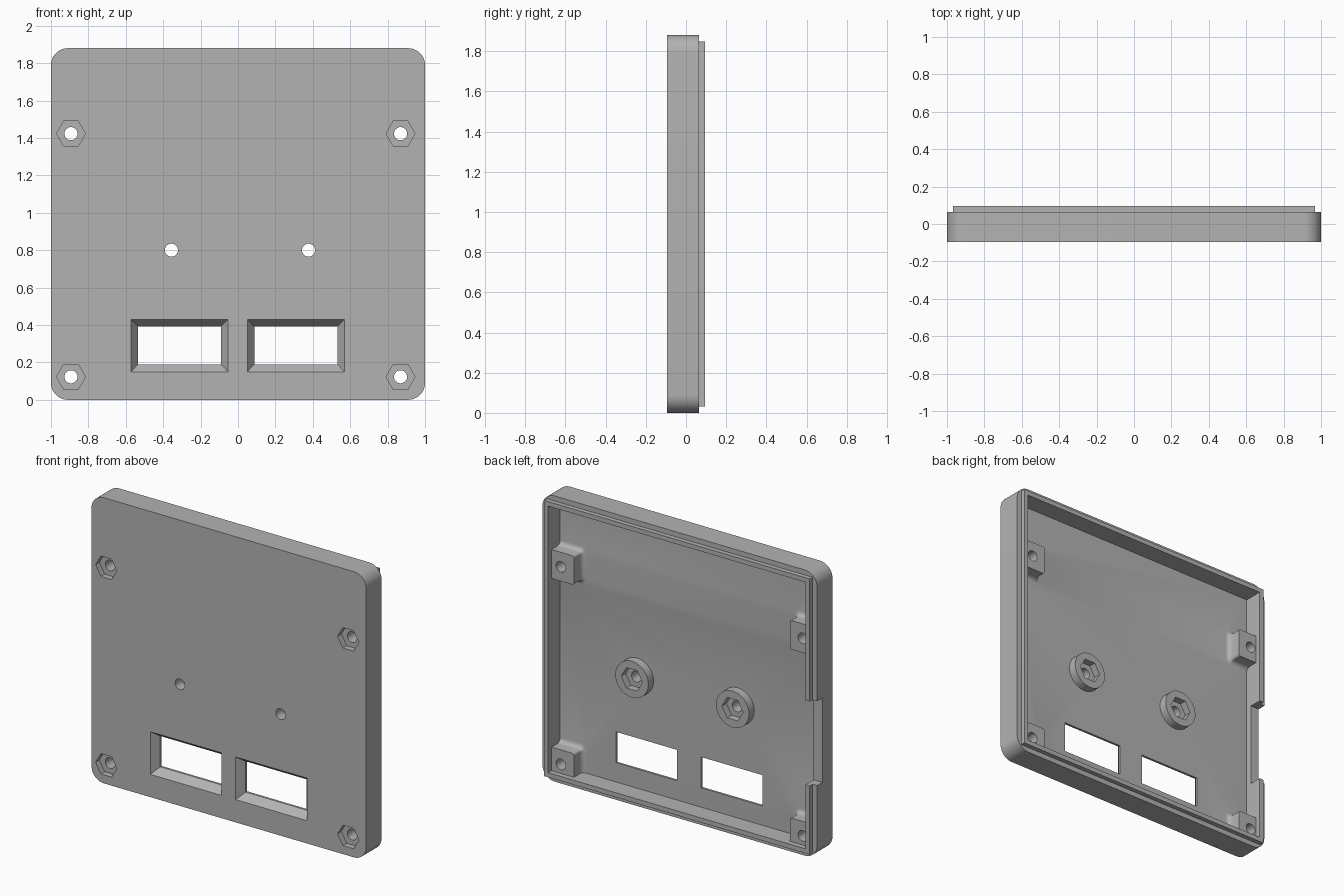
import bpy, bmesh
from math import sin, cos, pi, radians

if "Cube" in bpy.data.objects:
    bpy.data.objects.remove(bpy.data.objects["Cube"])

# Depths along y, from the front face to the rim of the lip
FRONT, FLOOR, BACK, LIP = -0.095, -0.03, 0.065, 0.095
HEIGHT = 1.88
SCREW_R, NUT_R = 0.035, 0.0775

grey = bpy.data.materials.new("plain_grey")
grey.use_nodes = True
grey.diffuse_color = (0.45, 0.45, 0.45, 1)
grey.node_tree.nodes["Principled BSDF"].inputs["Base Color"].default_value = (0.45, 0.45, 0.45, 1)


def rect(x0, x1, z0, z1, r=0.0, n=8):
    """Outline of a rectangle, with rounded corners when r > 0."""
    if r == 0:
        return [(x0, z0), (x1, z0), (x1, z1), (x0, z1)]
    centres = [(x1 - r, z1 - r), (x0 + r, z1 - r), (x0 + r, z0 + r), (x1 - r, z0 + r)]
    return [(cx + r * cos(a), cz + r * sin(a))
            for k, (cx, cz) in enumerate(centres)
            for a in [(k + i / n) * pi / 2 for i in range(n + 1)]]


def polygon(x, z, r, n):
    return [(x + r * cos(2 * pi * i / n), z + r * sin(2 * pi * i / n)) for i in range(n)]


def loft(name, sections):
    """Closed solid through (y, outline) sections."""
    bm = bmesh.new()
    rings = [[bm.verts.new((x, y, z)) for x, z in outline] for y, outline in sections]
    for a, b in zip(rings, rings[1:]):
        for i in range(len(a)):
            j = (i + 1) % len(a)
            bm.faces.new((a[i], a[j], b[j], b[i]))
    bm.faces.new(rings[0])
    bm.faces.new(rings[-1])
    bmesh.ops.recalc_face_normals(bm, faces=bm.faces)
    mesh = bpy.data.meshes.new(name)
    bm.to_mesh(mesh)
    bm.free()
    mesh.materials.append(grey)
    obj = bpy.data.objects.new(name, mesh)
    bpy.context.collection.objects.link(obj)
    return obj


def prism(name, outline, y0, y1):
    return loft(name, [(y0, outline), (y1, outline)])


def combine(target, tool, operation):
    """Apply a boolean and discard the tool."""
    mod = target.modifiers.new(operation.lower(), 'BOOLEAN')
    mod.operation, mod.solver, mod.object = operation, 'EXACT', tool
    graph = bpy.context.evaluated_depsgraph_get()
    mesh = bpy.data.meshes.new_from_object(target.evaluated_get(graph))
    target.modifiers.clear()
    target.data = mesh
    bpy.data.objects.remove(tool)


def add(tool):
    combine(panel, tool, 'UNION')


def cut(tool):
    combine(panel, tool, 'DIFFERENCE')


# Rounded panel with a square-cornered lip, hollowed from the back
panel = prism("panel_cover", rect(-1, 1, 0, HEIGHT, 0.09, 10), FRONT, BACK)
add(prism("lip", rect(-0.967, 0.967, 0.033, HEIGHT - 0.033), 0.0, LIP))
cut(prism("cavity", rect(-0.937, 0.937, 0.063, HEIGHT - 0.063), FLOOR, LIP + 0.1))

# Screw posts with filleted feet, joined to the side walls
screws = [(x, z) for x in (-0.893, 0.869) for z in (0.123, 1.423)]
FILLET = 0.03


def post_outline(x, z, grow):
    h = 0.095 + grow
    x0, x1 = (x - h, 0.96) if x > 0 else (-0.96, x + h)
    return rect(x0, x1, max(z - h, 0.02), z + h, 0.015 + grow, 5)


for x, z in screws:
    sections = [(FLOOR - 0.02, post_outline(x, z, FILLET))]
    for i in range(6):
        a = i / 5 * pi / 2
        sections.append((FLOOR + FILLET * (1 - cos(a)), post_outline(x, z, FILLET * (1 - sin(a)))))
    sections.append((0.06, post_outline(x, z, 0)))
    add(loft("post", sections))

# Round bosses behind the two small holes
bosses = [(-0.356, 0.80), (0.377, 0.80)]
for x, z in bosses:
    add(prism("boss", polygon(x, z, 0.12, 48), FLOOR - 0.02, 0.025))

# Hexagonal nut pockets and screw holes
for x, z in screws:
    cut(prism("nut_pocket", polygon(x, z, NUT_R, 6), FRONT - 0.1, FRONT + 0.04))
for x, z in bosses:
    cut(prism("nut_pocket", polygon(x, z, NUT_R, 6), -0.022, 0.2))
for x, z in screws + bosses:
    cut(prism("screw_hole", polygon(x, z, SCREW_R, 32), -0.3, 0.3))

# Two windows with sloped sides and a thin straight edge
for x0, x1 in ((-0.572, -0.053), (0.05, 0.569)):
    outer = rect(x0, x1, 0.15, 0.43)
    inner = rect(x0 + 0.037, x1 - 0.037, 0.19, 0.393)
    cut(loft("window", [(FRONT - 0.1, outer), (FRONT, outer), (FRONT + 0.05, inner), (0.1, inner)]))

# Cable notch in one side wall
cut(prism("notch", rect(-1.1, -0.9, 0.485, 1.04), 0.01, 0.3))

bpy.ops.object.select_all(action='DESELECT')
panel.select_set(True)
bpy.context.view_layer.objects.active = panel
bpy.ops.object.shade_smooth_by_angle(angle=radians(30))
